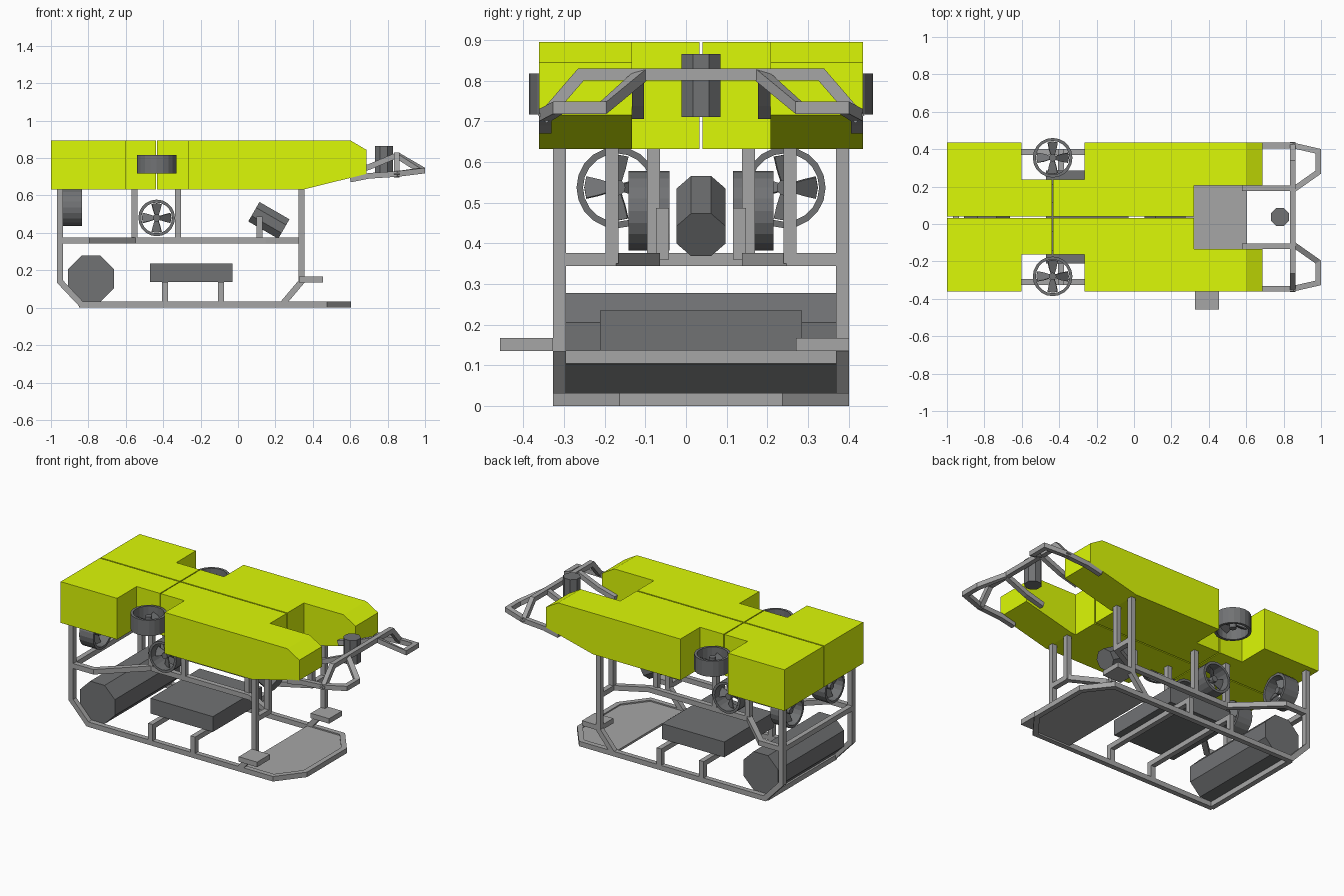
import bpy, bmesh
from math import pi, cos, sin
from mathutils import Vector, Matrix

if "Cube" in bpy.data.objects:
    bpy.data.objects.remove(bpy.data.objects["Cube"])

C = 0.037   # y of the vehicle's mirror plane
W = 0.032   # frame tube width


def material(name, *rgb):
    m = bpy.data.materials.new(name)
    m.diffuse_color = (*rgb, 1)
    m.use_nodes = True
    m.node_tree.nodes["Principled BSDF"].inputs["Base Color"].default_value = m.diffuse_color
    return m


yellow = material("float_yellow", .72, .95, .002)
grey = material("frame_grey", .38, .38, .38)
dark = material("machinery_grey", .165, .17, .175)


def finish(name, bm, mat=grey):
    bmesh.ops.recalc_face_normals(bm, faces=bm.faces)
    me = bpy.data.meshes.new(name)
    bm.to_mesh(me)
    bm.free()
    ob = bpy.data.objects.new(name, me)
    bpy.context.collection.objects.link(ob)
    me.materials.append(mat)
    return ob


def prism(bm, plan, z0, z1):
    """Extrude a flat outline between two heights."""
    f = bm.faces.new([bm.verts.new((x, y, z0)) for x, y in plan])
    up = bmesh.ops.extrude_face_region(bm, geom=[f])["geom"]
    for v in up:
        if isinstance(v, bmesh.types.BMVert):
            v.co.z = z1


def box(name, x0, x1, y0, y1, z0, z1, mat=grey):
    bm = bmesh.new()
    prism(bm, [(x0, y0), (x1, y0), (x1, y1), (x0, y1)], z0, z1)
    return finish(name, bm, mat)


def bar(name, pts, n, w=W):
    """Square tube with mitred corners along a path; n is the path plane's normal."""
    pts = [Vector((x, y + C, z)) for x, y, z in pts]
    n = Vector(n)
    bm = bmesh.new()
    rings = []
    for i, p in enumerate(pts):
        a = (p - pts[i - 1]).normalized() if i else None
        b = (pts[i + 1] - p).normalized() if i < len(pts) - 1 else None
        a, b = a or b, b or a
        sa, sb = n.cross(a).normalized(), n.cross(b).normalized()
        side = (sa + sb) / (1 + sa.dot(sb)) * w / 2
        up = n * w / 2
        rings.append([bm.verts.new(p + q) for q in
                      (side + up, side - up, -side - up, -side + up)])
    for r, t in zip(rings, rings[1:]):
        for k in range(4):
            j = (k + 1) % 4
            bm.faces.new((r[k], r[j], t[j], t[k]))
    bm.faces.new(rings[0])
    bm.faces.new(rings[-1])
    return finish(name, bm)


def octagon_rod(name, loc, axis, r, length):
    bm = bmesh.new()
    rot = Vector(axis).to_track_quat('Z', 'Y').to_matrix().to_4x4()
    m = Matrix.Translation(loc) @ rot @ Matrix.Rotation(pi / 8, 4, 'Z')
    bmesh.ops.create_cone(bm, cap_ends=True, segments=8, radius1=r, radius2=r,
                          depth=length, matrix=m)
    return finish(name, bm, dark)


def thruster(name, loc, rot, r):
    """Open duct with a hub and four pitched blades, axis along local z."""
    bm = bmesh.new()
    N, h, ri = 20, 0.05, r - 0.016
    rings = [[bm.verts.new((q * cos(2 * pi * i / N), q * sin(2 * pi * i / N), z))
              for i in range(N)]
             for q, z in ((r, -h), (r, h), (ri, h), (ri, -h))]
    for k in range(4):
        a, b = rings[k], rings[(k + 1) % 4]
        for i in range(N):
            j = (i + 1) % N
            bm.faces.new((a[i], a[j], b[j], b[i]))
    bmesh.ops.create_cone(bm, cap_ends=True, segments=12, radius1=0.02,
                          radius2=0.02, depth=0.06)
    for k in range(4):
        old = set(bm.verts)
        prism(bm, [(0.012, -0.01), (0.045, -0.022), (ri - 0.008, -0.03),
                   (ri - 0.003, 0), (ri - 0.008, 0.03), (0.045, 0.022),
                   (0.012, 0.01)], -0.003, 0.003)
        new = [v for v in bm.verts if v not in old]
        m = Matrix.Rotation(k * pi / 2, 4, 'Z') @ Matrix.Rotation(0.5, 4, 'X')
        bmesh.ops.transform(bm, matrix=m, verts=new)
    ob = finish(name, bm, dark)
    ob.matrix_world = Matrix.Translation(loc) @ rot
    return ob


def cut(bm, co, no):
    r = bmesh.ops.bisect_plane(bm, geom=bm.verts[:] + bm.edges[:] + bm.faces[:],
                               plane_co=co, plane_no=no, clear_outer=True)
    edges = [e for e in r["geom_cut"] if isinstance(e, bmesh.types.BMEdge)]
    bmesh.ops.edgenet_fill(bm, edges=edges)


ALONG_X = Matrix.Rotation(pi / 2, 4, 'Y')
ALONG_Y = Matrix.Rotation(pi / 2, 4, 'X')
X, Y, Z = (1, 0, 0), (0, 1, 0), (0, 0, 1)

for s, tag in ((1, "left"), (-1, "right")):
    # Buoyancy floats, front and rear blocks with thruster notches
    front = [(-.432, .004), (.32, .004), (.32, .17), (.686, .17), (.686, .398),
             (-.265, .398), (-.265, .2), (-.432, .2)]
    rear = [(-1, .004), (-.438, .004), (-.438, .2), (-.602, .2), (-.602, .398),
            (-1, .398)]
    bm = bmesh.new()
    prism(bm, [(x, C + s * y) for x, y in front], .632, .895)
    cut(bm, (.35, 0, .632), (.083, 0, -.335))
    cut(bm, (.6, 0, .895), (.05, 0, .085))
    finish("front_float_" + tag, bm, yellow)
    bm = bmesh.new()
    prism(bm, [(x, C + s * y) for x, y in rear], .632, .895)
    finish("rear_float_" + tag, bm, yellow)

    # Thrusters
    thruster("vertical_thruster_" + tag, (-.435, C + s * .317, .767), Matrix(), .106)
    thruster("lateral_thruster_" + tag, (-.435, C + s * .128, .48), ALONG_Y, .098)
    thruster("aft_thruster_" + tag, (-.885, C + s * .206, .537), ALONG_X, .1)

    # Side frame: posts and slanted lower corners
    o = s * .348
    bar("side_frame_" + tag, [(-.952, o, .64), (-.952, o, .14), (-.835, o, .016),
                              (.235, o, .016), (.34, o, .14), (.34, o, .64)], Y)
    # Mid rail steps inward along the thrusters, then back out to the front post
    i, m = s * .117, s * .219
    bar("mid_rail_" + tag, [(-.952, o, .36), (-.8, o, .36), (-.555, i, .36),
                            (.15, i, .36), (.34, m, .36), (.34, o, .36)], Z)
    for part, x, y in (("rear", -.553, i), ("middle", -.32, i), ("front", .34, m)):
        bar(f"{part}_inner_post_{tag}", [(x, y, .35), (x, y, .64)], Y)
    bar("camera_bracket_" + tag, [(.115, s * .095, .36), (.115, s * .095, .487)], Y)

    # Nose bumper arms and hoops
    bar("bumper_upper_arm_" + tag, [(.58, s * .155, .72), (.7, s * .155, .752),
                                    (.85, s * .155, .815)], Y, .03)
    bar("bumper_lower_arm_" + tag, [(.6, s * .383, .685), (.7, s * .383, .705),
                                    (.85, s * .383, .715)], Y, .03)
    bar("bumper_hoop_" + tag, [(.85, s * .383, .715), (.985, s * .352, .733),
                               (.985, s * .24, .733), (.85, s * .145, .815)],
        Z, .03)

# Bumper crossbar with drooped ends
bar("bumper_crossbar", [(.849, -.39, .705), (.849, -.295, .815),
                        (.849, .295, .815), (.849, .39, .705)], X, .03)

# Cross members
bar("rear_crossbar", [(-.952, -.348, .36), (-.952, .348, .36)], Z)
bar("rear_bottom_crossbar", [(-.835, -.348, .016), (-.835, .348, .016)], Z)

# Front skid rim and plate
bar("skid_rim", [(.22, -.348, .016), (.468, -.348, .016), (.587, -.195, .016),
                 (.587, .195, .016), (.468, .348, .016), (.22, .348, .016)], Z)
bm = bmesh.new()
prism(bm, [(.23, C - .348), (.468, C - .348), (.587, C - .195),
           (.587, C + .195), (.468, C + .348), (.23, C + .348)], .01, .024)
finish("skid_plate", bm)

# Payload box on two bridge legs
box("payload_box", -.47, -.03, C - .248, C + .248, .137, .235, dark)
for k, x in enumerate((-.39, -.09)):
    bar(f"payload_bridge_{k}", [(x, -.348, .02), (x, -.348, .121),
                                (x, .348, .121), (x, .348, .02)], X)

# Rear pressure tank, tilted camera, nose sensor
octagon_rod("pressure_tank", (-.787, C, .155), Y, .133, .664)
octagon_rod("tilted_camera", (.165, C, .467), (.165, 0, -.095), .065, .185)
octagon_rod("nose_sensor", (.78, C, .788), Z, .052, .155)

# Small side pads on the front posts
box("right_pad", .325, .455, -.457, -.327, .136, .168)
box("left_pad", .325, .455, .27, .40, .136, .168)
